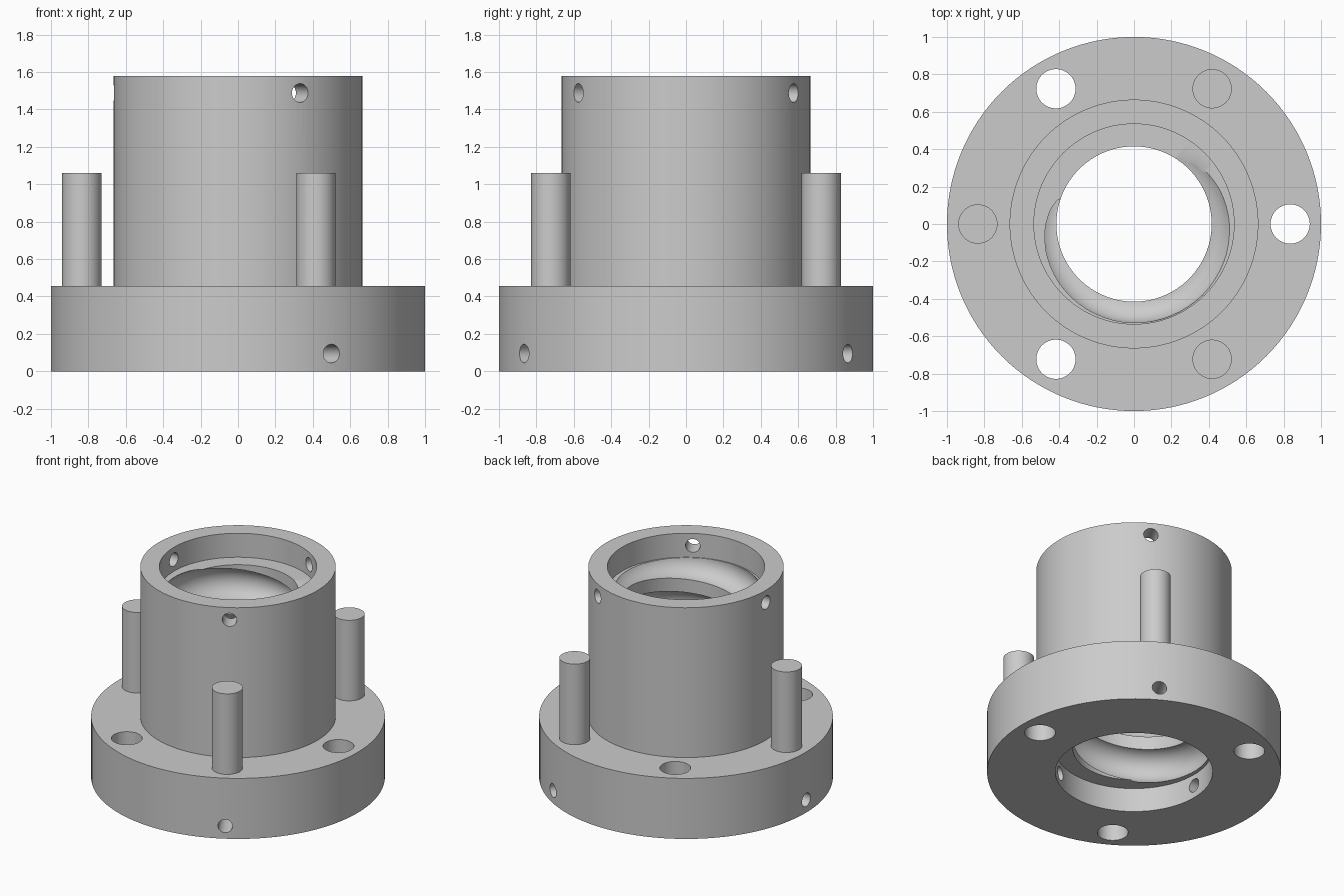
import bpy, bmesh
from math import pi, cos, sin, radians
from mathutils import Matrix, Vector

old = bpy.data.objects.get("Cube")
if old:
    bpy.data.objects.remove(old)

FLANGE_TOP, TOP, RECESS = 0.455, 1.58, 0.18
BORE, RECESS_R = 0.415, 0.535

metal = bpy.data.materials.new("grey metal")
metal.use_nodes = True
metal.diffuse_color = (0.6, 0.6, 0.6, 1)
metal.node_tree.nodes["Principled BSDF"].inputs["Base Color"].default_value = (0.6, 0.6, 0.6, 1)


def to_object(name, bm):
    bmesh.ops.recalc_face_normals(bm, faces=bm.faces)
    mesh = bpy.data.meshes.new(name)
    bm.to_mesh(mesh)
    bm.free()
    mesh.materials.append(metal)
    obj = bpy.data.objects.new(name, mesh)
    bpy.context.collection.objects.link(obj)
    return obj


def cylinder(bm, radius, depth, matrix, segments=48):
    bmesh.ops.create_cone(bm, cap_ends=True, segments=segments, radius1=radius,
                          radius2=radius, depth=depth, matrix=matrix)


def spin_matrix(degrees):
    return Matrix.Rotation(radians(degrees), 4, 'Z')


def revolve(name, profile, segments):
    bm = bmesh.new()
    rings = [[bm.verts.new((r * cos(2 * pi * i / segments), r * sin(2 * pi * i / segments), z))
              for r, z in profile] for i in range(segments)]
    n = len(profile)
    for i in range(segments):
        a, b = rings[i], rings[(i + 1) % segments]
        for j in range(n):
            k = (j + 1) % n
            bm.faces.new((a[j], b[j], b[k], a[k]))
    return to_object(name, bm)


def helix_cutter(name, radius, section, pitch, phase, z_start, z_end, steps=64, sides=32):
    """Round tube along a helix that passes the upper recess floor at the phase angle."""
    bm = bmesh.new()
    count = int((z_end - z_start) / pitch * steps)
    rings = []
    for i in range(count + 1):
        z = z_start + pitch * i / steps
        t = phase + 2 * pi * (z - (TOP - RECESS)) / pitch
        rings.append([bm.verts.new(((radius + section * cos(s)) * cos(t),
                                    (radius + section * cos(s)) * sin(t),
                                    z + section * sin(s)))
                      for s in (2 * pi * k / sides for k in range(sides))])
    for a, b in zip(rings, rings[1:]):
        for k in range(sides):
            m = (k + 1) % sides
            bm.faces.new((a[k], b[k], b[m], a[m]))
    bm.faces.new(rings[0])
    bm.faces.new(rings[-1])
    return to_object(name, bm)


def cut(target, cutter):
    mod = target.modifiers.new("cut", 'BOOLEAN')
    mod.operation = 'DIFFERENCE'
    mod.solver = 'EXACT'
    mod.object = cutter
    cutter.hide_render = True
    bpy.context.view_layer.objects.active = target
    bpy.ops.object.modifier_apply(modifier=mod.name)
    bpy.data.objects.remove(cutter)


def smooth(obj):
    bpy.ops.object.select_all(action='DESELECT')
    obj.select_set(True)
    bpy.context.view_layer.objects.active = obj
    bpy.ops.object.shade_smooth_by_angle(angle=radians(30))


# Flanged body with a recess at each end of the bore
body = revolve("flanged_nut_body", [
    (1, 0), (1, FLANGE_TOP), (0.665, FLANGE_TOP), (0.665, TOP), (RECESS_R, TOP),
    (RECESS_R, TOP - RECESS), (BORE, TOP - RECESS), (BORE, RECESS),
    (RECESS_R, RECESS), (RECESS_R, 0)], 128)

# Round helical groove inside the bore
cut(body, helix_cutter("groove_cutter", 0.405, 0.125, 0.347, radians(-70),
                       RECESS - 0.15, TOP - RECESS + 0.15))

# Bolt holes through the flange
bm = bmesh.new()
for angle in (0, 120, 240):
    cylinder(bm, 0.105, 1, spin_matrix(angle) @ Matrix.Translation((0.835, 0, 0.25)))
cut(body, to_object("bolt_hole_cutter", bm))

# Radial screw holes into both recesses
bm = bmesh.new()
lying = Matrix.Rotation(pi / 2, 4, 'Y')
for angle in (60, 180, 300):
    cylinder(bm, 0.05, 0.6, spin_matrix(angle) @ Matrix.Translation((0.8, 0, 0.095)) @ lying, 32)
    cylinder(bm, 0.05, 0.3, spin_matrix(angle) @ Matrix.Translation((0.6, 0, 1.488)) @ lying, 32)
cut(body, to_object("screw_hole_cutter", bm))
smooth(body)

# Upright pins between the bolt holes
for i, angle in enumerate((60, 180, 300)):
    bm = bmesh.new()
    height = 1.06 - FLANGE_TOP
    cylinder(bm, 0.105, height, spin_matrix(angle)
             @ Matrix.Translation((0.835, 0, FLANGE_TOP + height / 2)))
    smooth(to_object(f"pin_{i + 1}", bm))
